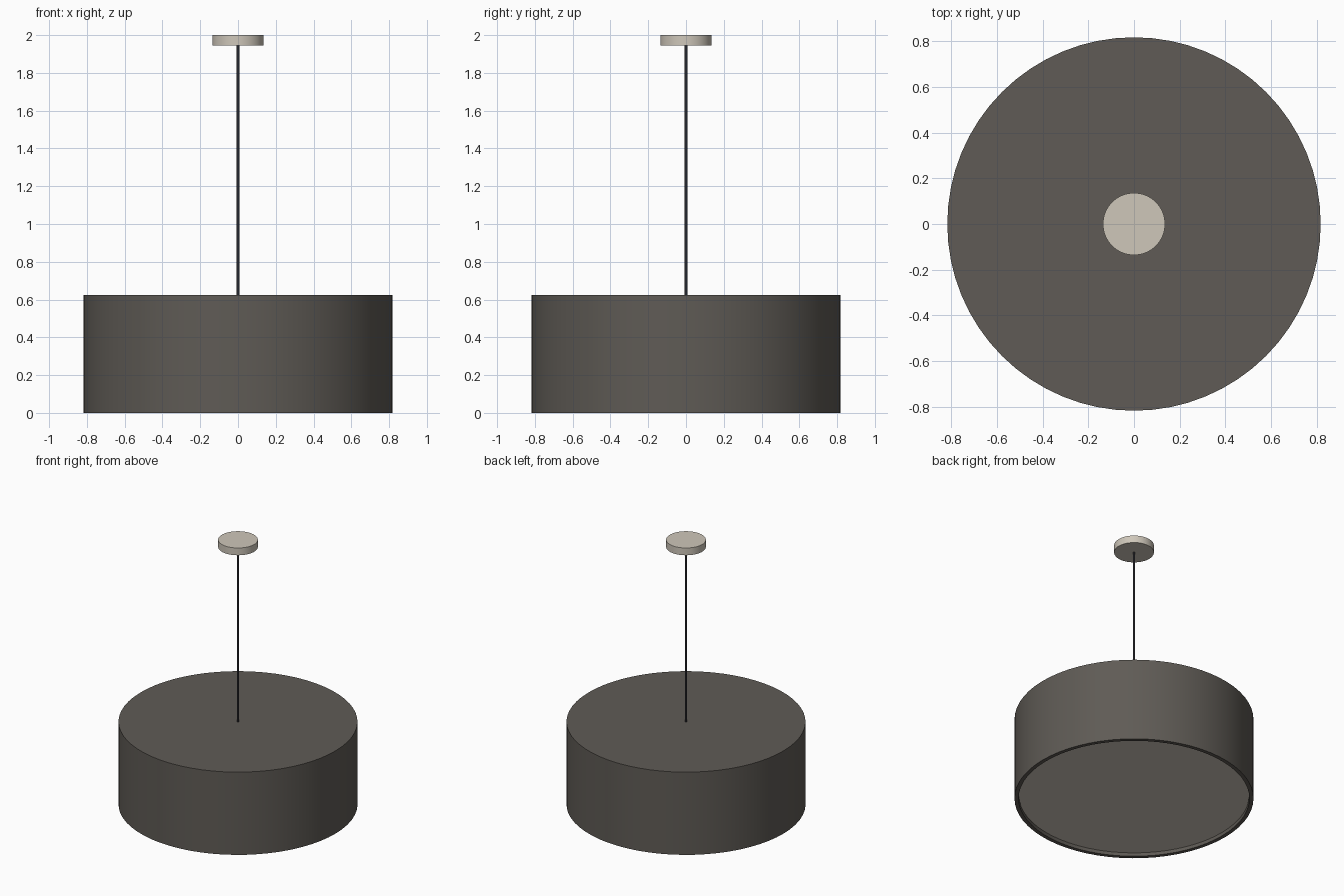
import bpy
import math

cube = bpy.data.objects.get("Cube")
if cube:
    bpy.data.objects.remove(cube, do_unlink=True)


def material(name, rgb):
    mat = bpy.data.materials.new(name)
    mat.use_nodes = True
    color = (*rgb, 1.0)
    mat.diffuse_color = color
    mat.node_tree.nodes["Principled BSDF"].inputs["Base Color"].default_value = color
    return mat


charcoal = material("charcoal_fabric", (0.115, 0.105, 0.092))
cream = material("cream", (0.62, 0.57, 0.49))
black = material("black_cord", (0.02, 0.02, 0.025))


def finish(obj, name, mat):
    obj.name = name
    obj.data.materials.append(mat)
    bpy.ops.object.select_all(action="DESELECT")
    obj.select_set(True)
    bpy.context.view_layer.objects.active = obj
    bpy.ops.object.shade_smooth_by_angle(angle=math.radians(30))
    return obj


def cylinder(name, radius, bottom, top, mat, sides=64):
    bpy.ops.mesh.primitive_cylinder_add(
        vertices=sides, radius=radius, depth=top - bottom,
        location=(0, 0, (bottom + top) / 2))
    return finish(bpy.context.object, name, mat)


def lathe(name, profile, mat, sides=64):
    """Revolve an open (radius, height) profile around z; radius 0 is a pole."""
    verts, rings, faces = [], [], []
    for r, z in profile:
        count = sides if r > 0 else 1
        start = len(verts)
        rings.append([start + i % count for i in range(sides)])
        for i in range(count):
            a = math.tau * i / sides
            verts.append((r * math.cos(a), r * math.sin(a), z))
    for low, high in zip(rings, rings[1:]):
        for i in range(sides):
            j = (i + 1) % sides
            loop = [low[i], low[j], high[j], high[i]]
            faces.append(list(dict.fromkeys(loop)))
    mesh = bpy.data.meshes.new(name)
    mesh.from_pydata(verts, [], faces)
    obj = bpy.data.objects.new(name, mesh)
    bpy.context.collection.objects.link(obj)
    return finish(obj, name, mat)


# Drum shade: hollow, closed at the top, open at the bottom
R, H, WALL = 0.818, 0.625, 0.028
lathe("drum_shade", [(0, H - WALL), (R - WALL, H - WALL), (R - WALL, 0),
                     (R, 0), (R, H), (0, H)], charcoal)

# Diffuser disc recessed inside the lower rim
cylinder("diffuser", R - WALL - 0.002, 0.025, 0.045, cream)

# Suspension cord and ceiling canopy
cylinder("cord", 0.008, H - 0.01, 1.95, black, sides=16)
cylinder("ceiling_canopy", 0.136, 1.945, 2.0, cream)
